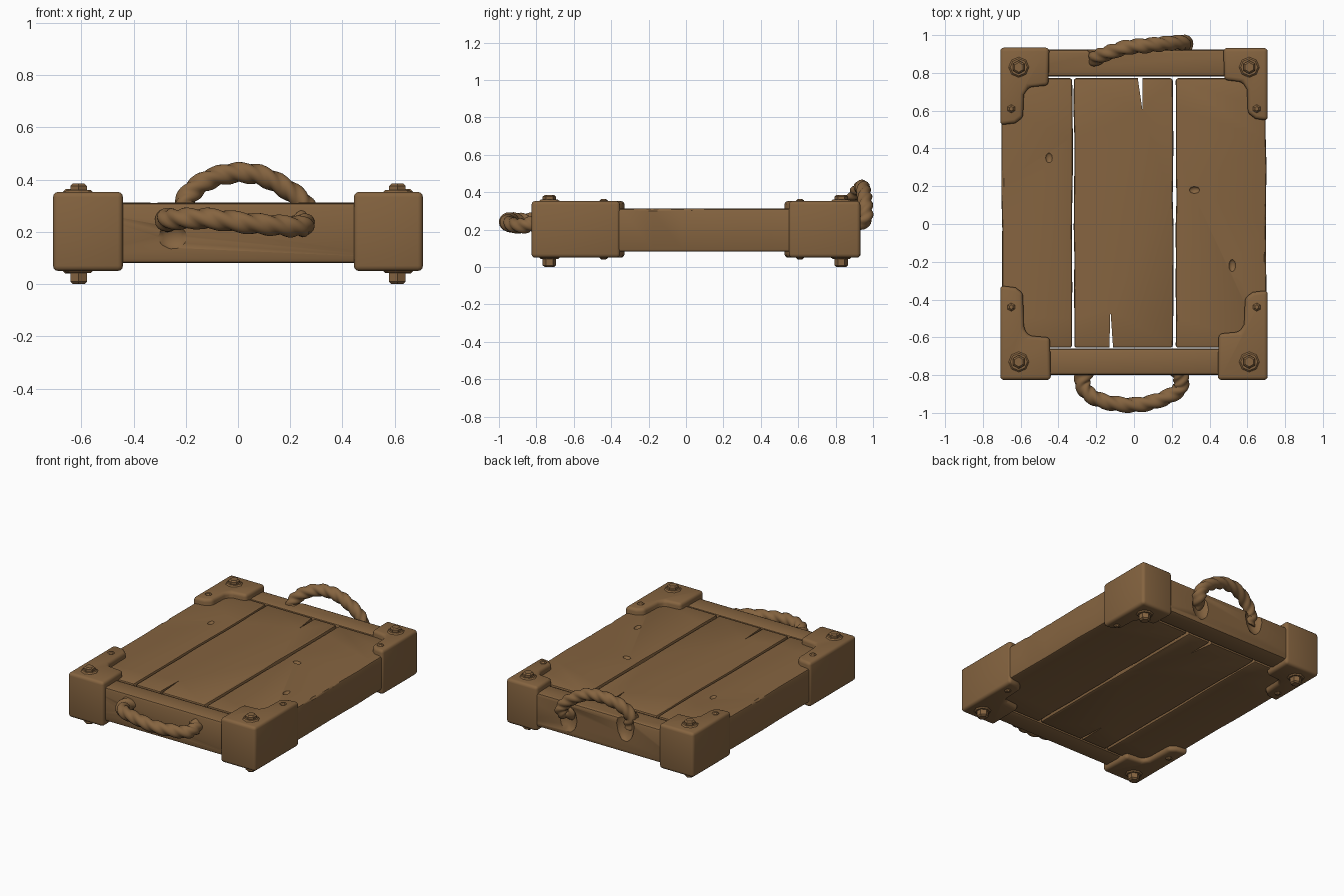
import bpy, bmesh, math, random
from mathutils import Vector

random.seed(4)
if "Cube" in bpy.data.objects:
    bpy.data.objects.remove(bpy.data.objects["Cube"])

wood = bpy.data.materials.new("worn brown")
wood.use_nodes = True
BROWN = (0.235, 0.127, 0.051, 1)
wood.diffuse_color = BROWN
wood.node_tree.nodes["Principled BSDF"].inputs["Base Color"].default_value = BROWN


def add_object(name, bm):
    bmesh.ops.recalc_face_normals(bm, faces=bm.faces)
    mesh = bpy.data.meshes.new(name)
    bm.to_mesh(mesh)
    bm.free()
    mesh.materials.append(wood)
    ob = bpy.data.objects.new(name, mesh)
    bpy.context.collection.objects.link(ob)
    return ob


def activate(ob):
    bpy.ops.object.select_all(action='DESELECT')
    ob.select_set(True)
    bpy.context.view_layer.objects.active = ob


def smooth(ob, angle=40):
    activate(ob)
    bpy.ops.object.shade_smooth_by_angle(angle=math.radians(angle))


def slab(name, outline, z0, z1, bevel=0.0, segments=2):
    """Extrude a plan outline and round its corners."""
    bm = bmesh.new()
    base = bm.faces.new([bm.verts.new((x, y, z0)) for x, y in outline])
    up = bmesh.ops.extrude_face_region(bm, geom=[base])["geom"]
    bmesh.ops.translate(bm, vec=(0, 0, z1 - z0),
                        verts=[v for v in up if isinstance(v, bmesh.types.BMVert)])
    ob = add_object(name, bm)
    if bevel:
        mod = ob.modifiers.new("rounding", 'BEVEL')
        mod.width, mod.segments = bevel, segments
        mod.limit_method, mod.angle_limit = 'ANGLE', math.radians(30)
        activate(ob)
        bpy.ops.object.modifier_apply(modifier=mod.name)
    return ob


def blob(centre, size):
    """Rounded cutter for dents and chips."""
    bm = bmesh.new()
    bmesh.ops.create_icosphere(bm, subdivisions=2, radius=1)
    bmesh.ops.scale(bm, vec=size, verts=bm.verts)
    bmesh.ops.translate(bm, vec=centre, verts=bm.verts)
    return add_object("cutter", bm)


def carve(ob, cutters):
    for cutter in cutters:
        mod = ob.modifiers.new("carve", 'BOOLEAN')
        mod.operation, mod.solver, mod.object = 'DIFFERENCE', 'EXACT', cutter
        activate(ob)
        bpy.ops.object.modifier_apply(modifier=mod.name)
        bpy.data.objects.remove(cutter)


def plank(name, x0, x1, y0, y1):
    """Board with slightly uneven long edges."""
    steps = 9
    ys = [y0 + (y1 - y0) * i / steps for i in range(steps + 1)]
    wob = lambda: random.uniform(-0.003, 0.003)
    right = [(x1 + wob(), y) for y in ys]
    left = [(x0 + wob(), y) for y in reversed(ys)]
    return slab(name, right + left, 0.082, 0.312, 0.013)


def crack(x, y, tip_x, tip_y, width):
    """Tapering split running in from the end of a board."""
    return slab("cutter", [(x - width, y), (x + width, y), (tip_x, tip_y)], 0, 0.4)


# Deck boards with splits, knots and chipped edges
left_board = plank("right_board", -0.70, -0.326, -0.655, 0.772)
middle_board = plank("middle_board", -0.318, 0.207, -0.655, 0.772)
right_board = plank("left_board", 0.222, 0.70, -0.655, 0.772)
carve(middle_board, [crack(-0.12, -0.68, -0.125, -0.45, 0.011),
                     crack(0.03, 0.80, 0.045, 0.60, 0.014)])
carve(right_board, [blob((0.32, 0.18, 0.318), (0.03, 0.02, 0.018)),
                    blob((0.52, -0.22, 0.318), (0.02, 0.035, 0.018)),
                    blob((0.705, -0.18, 0.322), (0.02, 0.06, 0.025)),
                    blob((0.705, 0.03, 0.322), (0.02, 0.04, 0.022))])
carve(left_board, [blob((-0.705, 0.22, 0.322), (0.02, 0.07, 0.022)),
                   blob((-0.45, 0.35, 0.318), (0.02, 0.03, 0.014))])
for ob in (left_board, middle_board, right_board):
    smooth(ob)

# End beams, the rear one hollowed out round the rope ends
for name, y0, y1 in (("front_beam", -0.80, -0.66), ("back_beam", 0.78, 0.925)):
    beam = slab(name, [(-0.68, y0), (0.68, y0), (0.68, y1), (-0.68, y1)], 0.08, 0.311, 0.018)
    if y0 > 0:
        carve(beam, [blob((0.24, 0.94, 0.20), (0.07, 0.045, 0.10)),
                     blob((-0.19, 0.94, 0.27), (0.07, 0.05, 0.12))])
    else:
        carve(beam, [blob((-0.25, -0.81, 0.18), (0.06, 0.03, 0.05))])
    smooth(beam)


# Corner guards: L-shaped in plan, each slightly different
def corner(name, sx, sy, y_out, w, d, arm, length):
    plan = [(0, 0), (w, 0), (w - 0.005, d), (arm + 0.03, d + 0.01), (arm + 0.005, d + 0.05),
            (arm, length - 0.04), (arm - 0.04, length - 0.01), (0, length)]
    outline = [(sx * (0.708 - u), y_out - sy * v) for u, v in plan]
    smooth(slab(name, outline, 0.05, 0.353, 0.02, 3))


corner("front_right_corner", -1, -1, -0.826, 0.268, 0.225, 0.12, 0.50)
corner("front_left_corner", 1, -1, -0.826, 0.265, 0.245, 0.12, 0.475)
corner("back_right_corner", -1, 1, 0.934, 0.26, 0.20, 0.12, 0.41)
corner("back_left_corner", 1, 1, 0.932, 0.235, 0.17, 0.105, 0.385)


# Bolts through the corners, and small rivets on the arms
def bolt(name, x, y, radius, z_low, z_high, sides):
    bm = bmesh.new()
    bmesh.ops.create_cone(bm, cap_ends=True, segments=sides, radius1=radius,
                          radius2=radius, depth=z_high - z_low)
    bmesh.ops.translate(bm, vec=(x, y, (z_low + z_high) / 2), verts=bm.verts)
    bmesh.ops.bevel(bm, geom=[e for e in bm.edges if abs(e.verts[0].co.z - e.verts[1].co.z) < 1e-5],
                    offset=0.009, segments=1, affect='EDGES')
    add_object(name, bm)


for side, sx in (("right", -1), ("left", 1)):
    for end, y, rivet_y in (("front", -0.73, -0.44), ("back", 0.83, 0.61)):
        bolt(f"{end}_{side}_bolt", sx * 0.61, y, 0.036, 0.0, 0.385, 6)
        bolt(f"{end}_{side}_bolt_collar", sx * 0.61, y, 0.055, 0.042, 0.361, 8)
        bolt(f"{end}_{side}_rivet", sx * 0.65, rivet_y, 0.022, 0.04, 0.364, 6)


# Twisted rope handles: a three-lobed section turning along a smooth path
def spline(points, per):
    pts = [Vector(p) for p in points]
    pts = [2 * pts[0] - pts[1]] + pts + [2 * pts[-1] - pts[-2]]
    out = []
    for a, b, c, d in zip(pts, pts[1:], pts[2:], pts[3:]):
        for i in range(per):
            t = i / per
            out.append(0.5 * (2 * b + (c - a) * t + (2 * a - 5 * b + 4 * c - d) * t * t
                              + (3 * b - a - 3 * c + d) * t ** 3))
    return out + [pts[-2]]


def rope(name, points, radius, turns):
    path = spline(points, 10)
    bm, rings, sides = bmesh.new(), [], 18
    normal = Vector((0.1, 0.2, 1))
    for i, p in enumerate(path):
        t = i / (len(path) - 1)
        along = (path[min(i + 1, len(path) - 1)] - path[max(i - 1, 0)]).normalized()
        normal = (normal - along * normal.dot(along)).normalized()
        across = along.cross(normal)
        thick = radius * (1 + 0.3 * abs(2 * t - 1) ** 6)
        ring = []
        for k in range(sides):
            a = math.tau * k / sides
            r = thick * (0.78 + 0.26 * abs(math.cos(1.5 * (a - math.tau * turns * t))))
            ring.append(bm.verts.new(p + normal * r * math.cos(a) + across * r * math.sin(a)))
        rings.append(ring)
    for r0, r1 in zip(rings, rings[1:]):
        for k in range(sides):
            n = (k + 1) % sides
            bm.faces.new((r0[k], r0[n], r1[n], r1[k]))
    bm.faces.new(rings[0])
    bm.faces.new(rings[-1])
    smooth(add_object(name, bm), 50)


rope("front_rope_handle",
     [(-0.26, -0.77, 0.25), (-0.272, -0.85, 0.245), (-0.22, -0.915, 0.25), (-0.11, -0.95, 0.25),
      (0.02, -0.957, 0.235), (0.14, -0.93, 0.225), (0.235, -0.88, 0.22), (0.25, -0.82, 0.23),
      (0.23, -0.76, 0.24)], 0.041, 3.6)
rope("back_rope_handle",
     [(-0.19, 0.86, 0.25), (-0.20, 0.88, 0.32), (-0.14, 0.905, 0.385), (-0.04, 0.935, 0.422),
      (0.07, 0.945, 0.42), (0.17, 0.955, 0.375), (0.25, 0.96, 0.31), (0.27, 0.95, 0.25),
      (0.23, 0.87, 0.23)], 0.04, 3.8)
